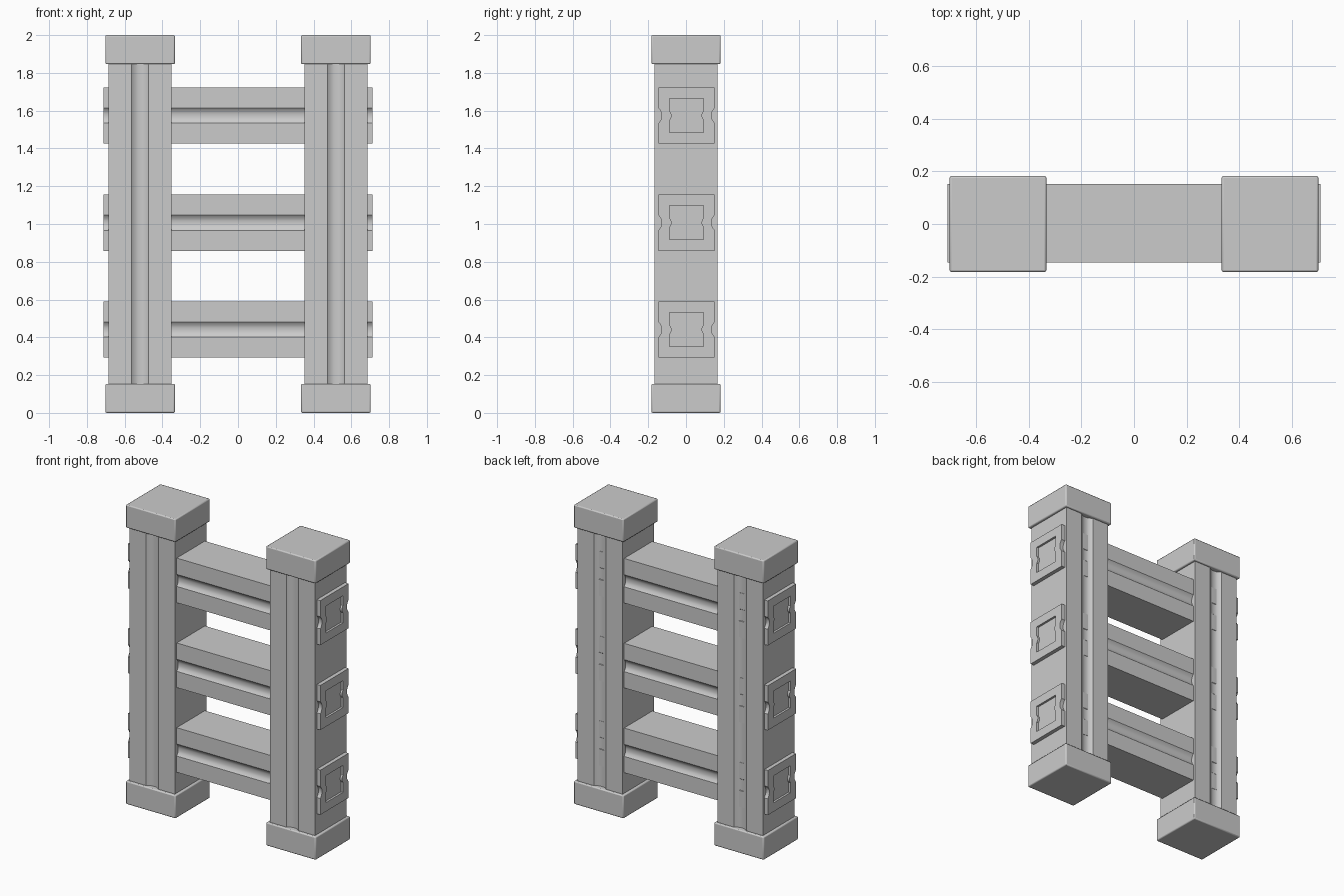
import bpy, bmesh
from mathutils import Vector

if "Cube" in bpy.data.objects:
    bpy.data.objects.remove(bpy.data.objects["Cube"])

# Half of the side groove: (inset, distance from the middle), as fractions of the beam half width
GROOVE = [(0.0, 0.27), (0.03, 0.235), (0.085, 0.15), (0.11, 0.07), (0.11, 0.0)]


def profile(half):
    """Square section with a soft groove down the middle of two opposite sides."""
    side = [(1 - d, -t) for d, t in GROOVE] + [(1 - d, t) for d, t in GROOVE[-2::-1]]
    right = [(1, -1)] + side + [(1, 1)]
    return [(a * half, b * half) for a, b in right + [(-a, -b) for a, b in right]]


def loft(name, loops):
    """Bridge successive loops of points and cap both ends."""
    bm = bmesh.new()
    rings = [[bm.verts.new(p) for p in loop] for loop in loops]
    for r, s in zip(rings, rings[1:]):
        n = len(r)
        for i in range(n):
            j = (i + 1) % n
            bm.faces.new((r[i], r[j], s[j], s[i]))
    bm.faces.new(rings[0])
    bm.faces.new(rings[-1])
    bmesh.ops.recalc_face_normals(bm, faces=bm.faces)
    mesh = bpy.data.meshes.new(name)
    bm.to_mesh(mesh)
    bm.free()
    ob = bpy.data.objects.new(name, mesh)
    bpy.context.collection.objects.link(ob)
    smooth(ob)
    return ob


def smooth(ob):
    bpy.ops.object.select_all(action='DESELECT')
    ob.select_set(True)
    bpy.context.view_layer.objects.active = ob
    bpy.ops.object.shade_smooth_by_angle(angle=0.6)


def cap_block(name, x, z):
    bpy.ops.mesh.primitive_cube_add(size=1, location=(x, 0, z))
    ob = bpy.context.object
    ob.name = name
    ob.scale = (0.368, 0.366, 0.154)
    bpy.ops.object.transform_apply(location=False, rotation=False, scale=True)
    bev = ob.modifiers.new("soft_edges", 'BEVEL')
    bev.width = 0.007
    bev.segments = 2
    smooth(ob)


# Posts with grooves on front and back, and their end blocks
for label, sx in (("left", -1), ("right", 1)):
    x = 0.518 * sx
    loft(label + "_post", [[Vector((x + b, a + 0.001, z)) for a, b in profile(0.167)]
                           for z in (0.05, 1.95)])
    cap_block(label + "_foot_block", x, 0.077)
    cap_block(label + "_top_block", x, 1.923)

# Rungs passing through the posts, with a recessed panel in each end
END, DEPTH = 0.711, 0.014
STATIONS = [(-END + DEPTH, 0.09), (-END, 0.09), (-END, 0.149),
            (END, 0.149), (END, 0.09), (END - DEPTH, 0.09)]
for i, z in enumerate((0.441, 1.007, 1.574)):
    loft(f"rung_{i + 1}", [[Vector((x, a + 0.003, z + b)) for a, b in profile(half)]
                           for x, half in STATIONS])
